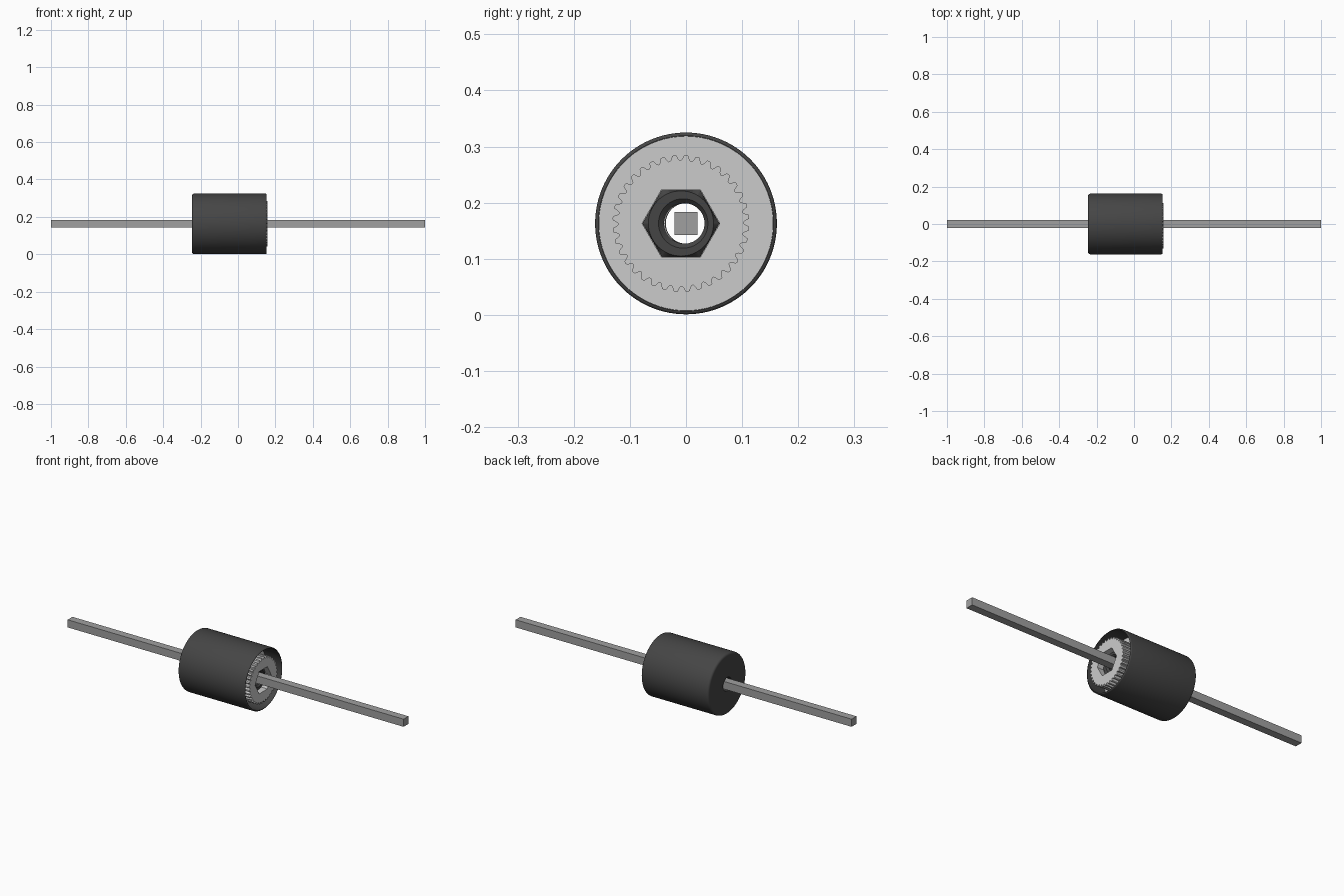
import bpy, bmesh
from math import sin, cos, pi, radians

if "Cube" in bpy.data.objects:
    bpy.data.objects.remove(bpy.data.objects["Cube"])

CZ = 0.163  # axle height


def material(name, c):
    m = bpy.data.materials.new(name)
    m.diffuse_color = (c, c, c, 1)
    m.use_nodes = True
    m.node_tree.nodes["Principled BSDF"].inputs["Base Color"].default_value = m.diffuse_color
    return m


DARK = material("charcoal", 0.06)
STEEL = material("steel", 0.35)


def finish(name, bm, mat=None, smooth=True):
    bmesh.ops.recalc_face_normals(bm, faces=bm.faces)
    me = bpy.data.meshes.new(name)
    bm.to_mesh(me)
    bm.free()
    ob = bpy.data.objects.new(name, me)
    bpy.context.collection.objects.link(ob)
    if mat:
        me.materials.append(mat)
    if smooth:
        bpy.ops.object.select_all(action='DESELECT')
        bpy.context.view_layer.objects.active = ob
        ob.select_set(True)
        bpy.ops.object.shade_smooth_by_angle(angle=radians(35))
    return ob


def skin(name, rings, mat=None, smooth=True):
    """Join a closed series of (x, [(y, z), ...]) rings into a hollow solid."""
    bm = bmesh.new()
    vs = [[bm.verts.new((x, y, z + CZ)) for y, z in pts] for x, pts in rings]
    for a, b in zip(vs, vs[1:] + vs[:1]):
        n = len(a)
        for i in range(n):
            j = (i + 1) % n
            bm.faces.new((a[i], a[j], b[j], b[i]))
    return finish(name, bm, mat, smooth)


def circle(r, n=96, y=0.0):
    return [(y + r * cos(2 * pi * i / n), r * sin(2 * pi * i / n)) for i in range(n)]


def polar_hex(apothem, n, y):
    """Hexagon with flat top and bottom, sampled at n angles."""
    pts = []
    for i in range(n):
        a = 2 * pi * i / n
        r = apothem / cos((a % (pi / 3)) - pi / 6)
        pts.append((y + r * cos(a), r * sin(a)))
    return pts


def gear_outline(teeth, root, tip, y):
    shape = [root, root, root + 0.3 * (tip - root), tip - 0.1 * (tip - root),
             tip, tip, tip - 0.1 * (tip - root), root + 0.3 * (tip - root)]
    n = teeth * len(shape)
    return [(y + shape[i % 8] * cos(2 * pi * i / n),
             shape[i % 8] * sin(2 * pi * i / n)) for i in range(n)]


# Cup-shaped outer shell with rounded ends and a bore in the closed end
R, B = 0.162, 0.012
profile = [(-0.246, 0.036)]
profile += [(-0.246 + B - B * cos(t * pi / 8), R - B + B * sin(t * pi / 8)) for t in range(5)]
profile += [(0.153 - 0.006 + 0.006 * sin(t * pi / 8), R - 0.006 + 0.006 * cos(t * pi / 8)) for t in range(5)]
profile += [(0.05, 0.156), (0.05, 0.036)]
skin("outer_shell", [(x, circle(r)) for x, r in profile], DARK)

# Pale plate at the bottom of the open end
skin("recess_plate", [(x, circle(r)) for x, r in
                      [(0.05, 0.037), (0.055, 0.037), (0.055, 0.1555), (0.05, 0.1555)]])

# Toothed drive wheel with a hexagonal socket
GY, TEETH = -0.009, 36
N = TEETH * 8
outer = gear_outline(TEETH, 0.112, 0.122, GY)
socket = polar_hex(0.06, N, GY)
skin("drive_gear", [(0.157, outer), (0.157, socket), (0.056, socket), (0.056, outer)])

# Nut seated in the socket, with a chamfered round collar and clear bore
bore = circle(0.036, N, -0.003)
skin("socket_nut", [(0.057, polar_hex(0.0595, N, GY)), (0.12, polar_hex(0.0595, N, GY)),
                    (0.128, circle(0.058, N, GY)), (0.128, circle(0.044, N, -0.005)),
                    (0.12, bore), (0.057, bore)], DARK)

# Square axle bar running through everything
bm = bmesh.new()
bmesh.ops.create_cube(bm, size=1)
for v in bm.verts:
    v.co = (v.co.x * 2, v.co.y * 0.041, v.co.z * 0.041 + CZ)
finish("axle_bar", bm, STEEL, smooth=False)
